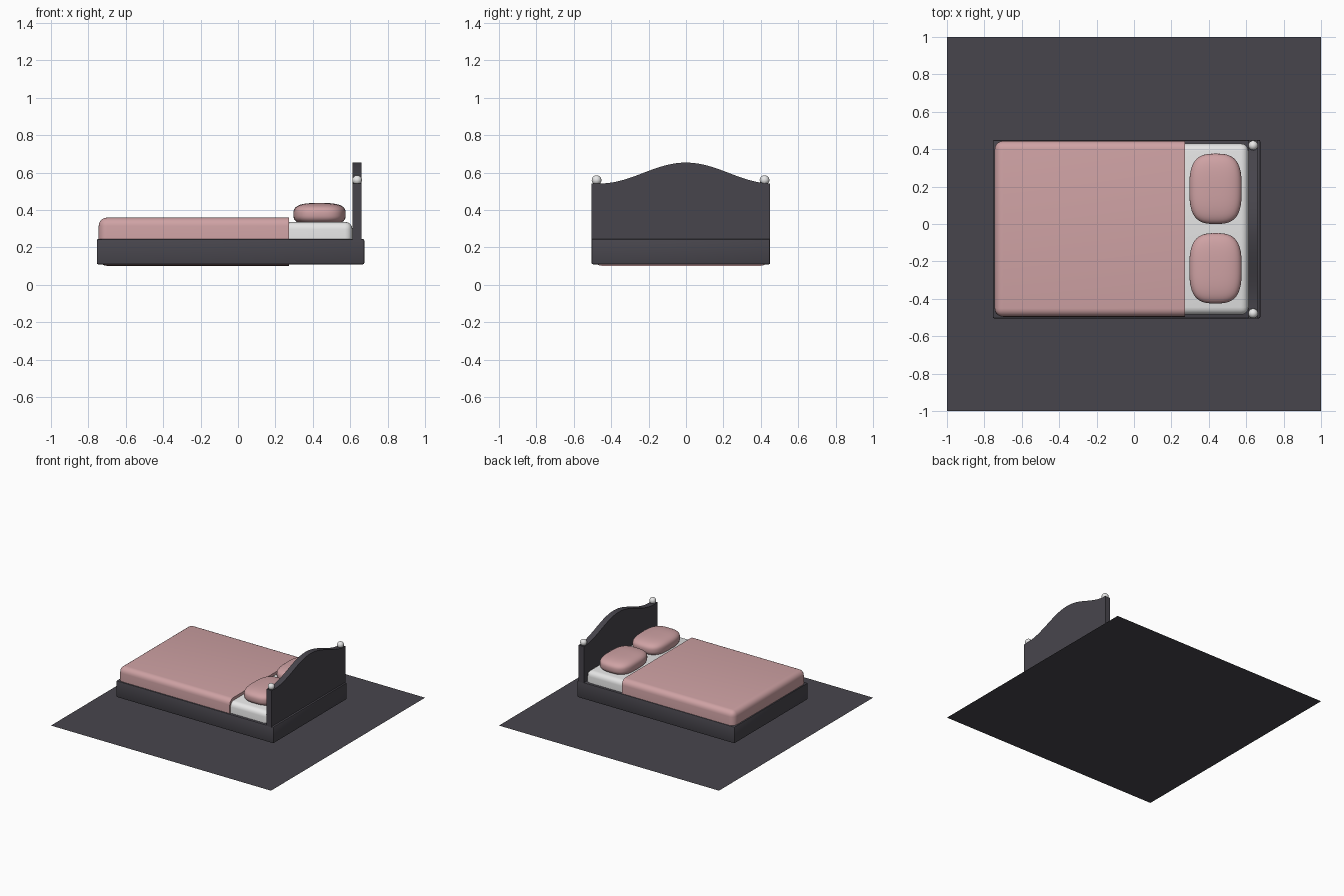
import bpy, bmesh, math
from mathutils import Vector

if "Cube" in bpy.data.objects:
    bpy.data.objects.remove(bpy.data.objects["Cube"], do_unlink=True)


def material(name, rgb):
    m = bpy.data.materials.new(name)
    m.use_nodes = True
    m.diffuse_color = (*rgb, 1)
    bsdf = next(n for n in m.node_tree.nodes if n.type == 'BSDF_PRINCIPLED')
    bsdf.inputs["Base Color"].default_value = (*rgb, 1)
    return m


charcoal = material("charcoal", (0.064, 0.06, 0.073))
rose = material("dusty rose", (0.62, 0.36, 0.37))
white = material("soft white", (0.8, 0.8, 0.8))


def finish(name, bm, mat, smooth=True):
    """Turn a bmesh into a named, coloured object."""
    bmesh.ops.recalc_face_normals(bm, faces=bm.faces)
    mesh = bpy.data.meshes.new(name)
    bm.to_mesh(mesh)
    bm.free()
    mesh.materials.append(mat)
    obj = bpy.data.objects.new(name, mesh)
    bpy.context.collection.objects.link(obj)
    if smooth:
        bpy.ops.object.select_all(action='DESELECT')
        obj.select_set(True)
        bpy.context.view_layer.objects.active = obj
        bpy.ops.object.shade_smooth_by_angle(angle=math.radians(35))
    return obj


def rounded_box(lo, hi, radius, segments):
    lo, hi = Vector(lo), Vector(hi)
    bm = bmesh.new()
    bmesh.ops.create_cube(bm, size=1)
    for v in bm.verts:
        v.co = (lo + hi) / 2 + v.co * (hi - lo)
    bmesh.ops.bevel(bm, geom=bm.edges[:], offset=radius, segments=segments,
                    profile=0.5, affect='EDGES')
    return bm


def pillow(name, centre, half, power):
    """Puffy cushion: a gridded cube pushed out to a superellipsoid."""
    bm = bmesh.new()
    bmesh.ops.create_cube(bm, size=2)
    bmesh.ops.subdivide_edges(bm, edges=bm.edges[:], cuts=11, use_grid_fill=True)
    for v in bm.verts:
        r = sum(abs(c) ** power for c in v.co) ** (1 / power)
        v.co = Vector(c + h * p / r for c, h, p in zip(centre, half, v.co))
    return finish(name, bm, rose)


# Floor sheet
bm = bmesh.new()
bmesh.ops.create_grid(bm, x_segments=1, y_segments=1, size=1)
finish("floor", bm, charcoal, smooth=False)

# Bed base
finish("bed_frame", rounded_box((-0.755, -0.505, 0.11), (0.675, 0.45, 0.246), 0.008, 2), charcoal)

# Mattress
finish("mattress", rounded_box((-0.73, -0.485, 0.115), (0.612, 0.43, 0.337), 0.04, 4), white)

# Blanket: larger rounded box cut off square towards the pillows
bm = rounded_box((-0.745, -0.496, 0.102), (0.5, 0.444, 0.36), 0.045, 5)
cut = bmesh.ops.bisect_plane(bm, geom=bm.verts[:] + bm.edges[:] + bm.faces[:],
                             plane_co=(0.272, 0, 0), plane_no=(1, 0, 0), clear_outer=True)
bmesh.ops.edgeloop_fill(bm, edges=[e for e in cut["geom_cut"] if isinstance(e, bmesh.types.BMEdge)])
finish("blanket", bm, rose)

# Pillows
for side, y in (("left", 0.188), ("right", -0.237)):
    pillow(side + "_pillow", (0.436, y, 0.378), (0.14, 0.188, 0.06), 3)

# Headboard: wavy top profile given thickness
bm = bmesh.new()
near, far, steps = -0.505, 0.45, 32
outline = [(near, 0.24)]
for i in range(steps + 1):
    y = near + (far - near) * i / steps
    wave = math.cos(math.pi * min(abs(y) / 0.46, 1))
    outline.append((y, 0.598 + 0.056 * wave))
outline.append((far, 0.24))
face = bm.faces.new([bm.verts.new((0.612, y, z)) for y, z in outline])
ext = bmesh.ops.extrude_face_region(bm, geom=[face])
bmesh.ops.translate(bm, vec=(0.048, 0, 0),
                    verts=[g for g in ext["geom"] if isinstance(g, bmesh.types.BMVert)])
finish("headboard", bm, charcoal)

# Ball finials
for side, y in (("left", 0.42), ("right", -0.478)):
    bm = bmesh.new()
    bmesh.ops.create_uvsphere(bm, u_segments=20, v_segments=12, radius=0.026)
    bmesh.ops.translate(bm, verts=bm.verts[:], vec=(0.637, y, 0.56))
    finish(side + "_finial", bm, white)
